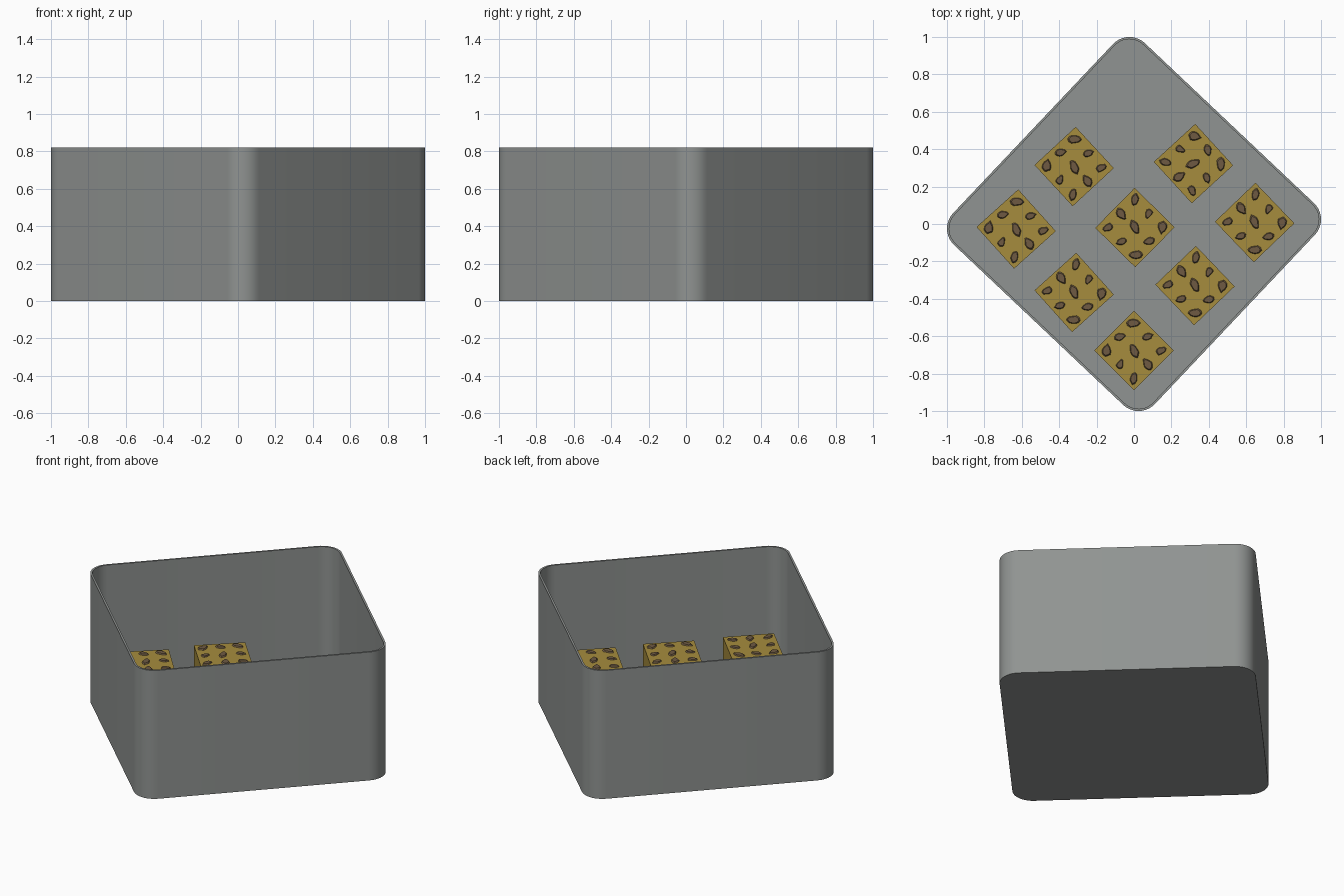
import bpy, bmesh, math, random
from mathutils import Matrix, Vector

if "Cube" in bpy.data.objects:
    bpy.data.objects.remove(bpy.data.objects["Cube"])

random.seed(4)


def material(name, rgb):
    m = bpy.data.materials.new(name)
    m.diffuse_color = (*rgb, 1)
    m.use_nodes = True
    m.node_tree.nodes["Principled BSDF"].inputs["Base Color"].default_value = m.diffuse_color
    return m


GREY = material("tin grey", (0.28, 0.295, 0.287))
GOLD = material("cake gold", (0.38, 0.265, 0.048))
BROWN = material("chip brown", (0.156, 0.102, 0.055))


def add_object(name, bm, mat):
    bmesh.ops.recalc_face_normals(bm, faces=bm.faces[:])
    me = bpy.data.meshes.new(name)
    bm.to_mesh(me)
    bm.free()
    me.materials.append(mat)
    ob = bpy.data.objects.new(name, me)
    bpy.context.collection.objects.link(ob)
    return ob


def rounded_square(half, r, z, seg=10):
    pts = []
    for q in range(4):
        a0 = q * math.pi / 2
        cx = (half - r) * (1 if q in (0, 3) else -1)
        cy = (half - r) * (1 if q in (0, 1) else -1)
        for i in range(seg + 1):
            a = a0 + math.pi / 2 * i / seg
            pts.append(Vector((cx + r * math.cos(a), cy + r * math.sin(a), z)))
    return pts


# Open tin: outer wall, rim, inner wall and floor as stacked loops
HALF, RAD, HEIGHT, WALL, FLOOR = 0.7425, 0.12, 0.82, 0.012, 0.02
TURN = math.radians(46.6)
bm = bmesh.new()
rings = [rounded_square(HALF, RAD, 0), rounded_square(HALF, RAD, HEIGHT),
         rounded_square(HALF - WALL, RAD - WALL, HEIGHT),
         rounded_square(HALF - WALL, RAD - WALL, FLOOR)]
loops = [[bm.verts.new(p) for p in ring] for ring in rings]
for a, b in zip(loops, loops[1:]):
    n = len(a)
    for i in range(n):
        bm.faces.new((a[i], a[(i + 1) % n], b[(i + 1) % n], b[i]))
bm.faces.new(loops[0])
bm.faces.new(loops[-1])
bm.transform(Matrix.Rotation(TURN, 4, 'Z'))
tin = add_object("tin", bm, GREY)
bpy.context.view_layer.objects.active = tin
tin.select_set(True)
bpy.ops.object.shade_smooth_by_angle(angle=math.radians(30))
tin.select_set(False)

# Chip layout on a cake: grid column, grid row, half length, half width, angle
CHIPS = [(1, 1, .040, .024, 0), (0, 1, .033, .020, 25), (-1, 1, .037, .024, 80),
         (1, 0, .031, .019, 20), (0, 0, .043, .023, 115), (-1, 0, .031, .018, 65),
         (1, -1, .030, .020, 35), (0, -1, .039, .023, 120), (-1, -1, .036, .022, 75)]
# Jagged pear outline shared by the chips
SHAPES = [[random.uniform(0.85, 1.12) for _ in range(12)] for _ in CHIPS]


def chip(bm, shape, length, width, mat):
    base, top = [], []
    for i, k in enumerate(shape):
        a = 2 * math.pi * i / len(shape)
        x = length * k * math.cos(a)
        y = width * k * math.sin(a) * (1 - 0.3 * math.cos(a))
        base.append(bm.verts.new(mat @ Vector((x, y, -0.002))))
        top.append(bm.verts.new(mat @ Vector((x * .75, y * .75, 0.007))))
    n = len(base)
    for i in range(n):
        j = (i + 1) % n
        bm.faces.new((base[i], base[j], top[j], top[i]))
    bm.faces.new(top)
    bm.faces.new(base)


# Cakes: x, y, turn, chip pattern turn
CAKES = [(-.32, .307, 42.8, 0), (.318, .323, 42.5, -90), (-.63, -.027, 42, 0),
         (.005, -.019, 45.5, 180), (.645, .008, 43.8, 180), (-.32, -.366, 42, 180),
         (.326, -.329, 43.7, 180), (0, -.676, 45, 0)]
SIZE = 0.3
for n, (x, y, turn, pattern) in enumerate(CAKES, 1):
    place = Matrix.Translation((x, y, FLOOR)) @ Matrix.Rotation(math.radians(turn), 4, 'Z')
    bm = bmesh.new()
    bmesh.ops.create_cube(bm, size=SIZE, matrix=place @ Matrix.Translation((0, 0, SIZE / 2)))
    add_object(f"cake_{n}", bm, GOLD)
    bm = bmesh.new()
    for (cx, cy, l, w, ang), shape in zip(CHIPS, SHAPES):
        m = (place @ Matrix.Rotation(math.radians(pattern), 4, 'Z')
             @ Matrix.Translation((cx * .104, cy * .104, SIZE))
             @ Matrix.Rotation(math.radians(ang - 45), 4, 'Z'))
        chip(bm, shape, l, w, m)
    add_object(f"cake_chips_{n}", bm, BROWN)
